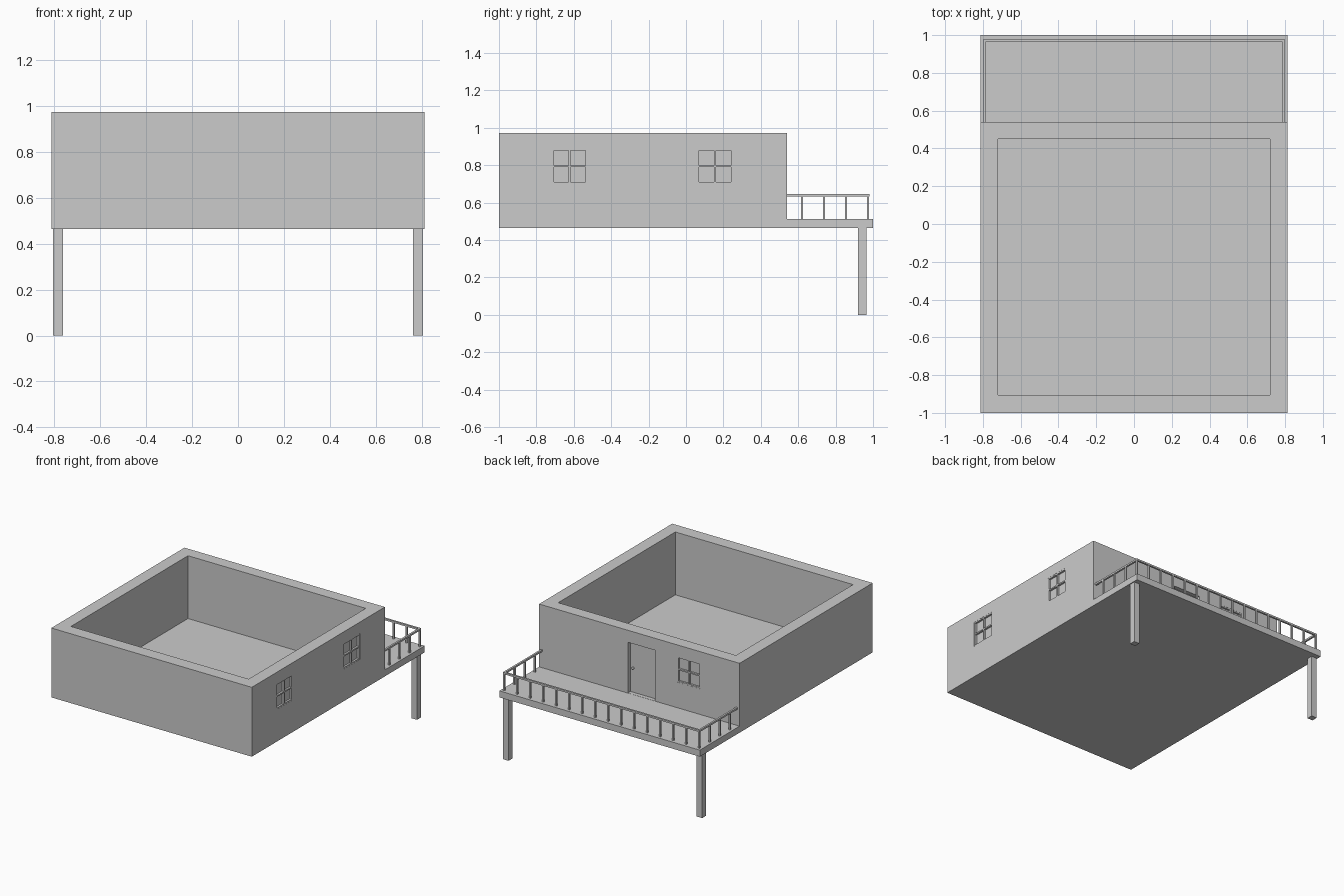
import bpy, bmesh

if "Cube" in bpy.data.objects:
    bpy.data.objects.remove(bpy.data.objects["Cube"])

Z0, FLOOR, TOP = 0.465, 0.513, 0.973
HX, WALL_Y = 0.812, 0.54


def box(name, x, y, z, cutter=False):
    """Box from (min, max) ranges."""
    bm = bmesh.new()
    bmesh.ops.create_cube(bm, size=1)
    for v in bm.verts:
        v.co = [r[0] if c < 0 else r[1] for c, r in zip(v.co, (x, y, z))]
    me = bpy.data.meshes.new(name)
    bm.to_mesh(me)
    bm.free()
    ob = bpy.data.objects.new(name, me)
    bpy.context.collection.objects.link(ob)
    ob.hide_render = ob.hide_viewport = cutter
    return ob


def cut(target, cutter):
    m = target.modifiers.new(cutter.name, 'BOOLEAN')
    m.operation = 'DIFFERENCE'
    m.solver = 'EXACT'
    m.object = cutter


# House body and deck: one stepped profile extruded across x
profile = [(-1, Z0), (1, Z0), (1, FLOOR), (WALL_Y, FLOOR), (WALL_Y, TOP), (-1, TOP)]
bm = bmesh.new()
face = bm.faces.new([bm.verts.new((-HX, y, z)) for y, z in profile])
ext = bmesh.ops.extrude_face_region(bm, geom=[face])['geom']
bmesh.ops.translate(bm, vec=(2 * HX, 0, 0),
                    verts=[g for g in ext if isinstance(g, bmesh.types.BMVert)])
bmesh.ops.recalc_face_normals(bm, faces=bm.faces)
mesh = bpy.data.meshes.new("house_body")
bm.to_mesh(mesh)
bm.free()
house = bpy.data.objects.new("house_body", mesh)
bpy.context.collection.objects.link(house)

# Open room and door recess
cut(house, box("room_cutter", (-0.72, 0.72), (-0.905, 0.45), (FLOOR, 1.2), True))
cut(house, box("door_cutter", (-0.125, 0.093), (WALL_Y - 0.03, 0.6), (FLOOR + 0.001, 0.885), True))

# Door knob
bpy.ops.mesh.primitive_uv_sphere_add(segments=12, ring_count=8, radius=0.009,
                                     location=(0.066, WALL_Y - 0.02, 0.695))
bpy.context.object.name = "door_knob"
bpy.ops.object.shade_smooth_by_angle()


# Windows: shallow recess with frame and cross bars
def window(name, start, on_right):
    w, zb, zt, b, depth = 0.19, 0.70, 0.89, 0.01, 0.015
    wall = HX if on_right else WALL_Y

    def part(n, u, d, z, cutter=False):
        d = (wall + d[0], wall + d[1])
        return box(n, d, u, z, cutter) if on_right else box(n, u, d, z, cutter)

    cut(house, part(name + "_cutter", (start, start + w), (-depth, 0.05), (zb, zt), True))
    for i in range(3):
        u = start + i * (w - b) / 2
        z = zb + i * (zt - zb - b) / 2
        part(f"{name}_upright_{i}", (u, u + b), (-depth, -0.001), (zb, zt))
        part(f"{name}_crossbar_{i}", (start, start + w), (-depth, -0.001), (z, z + b))


window("side_window_front", -0.717, True)
window("side_window_back", 0.06, True)
window("back_window", -0.496, False)

# Support posts, side rails and side balusters, both sides
RX, RY, R = 0.79, 0.973, 0.007
for s, side in ((-1, "left"), (1, "right")):
    box(f"{side}_post", sorted((s * 0.762, s * 0.806)), (0.92, 0.964), (0, Z0))
    box(f"{side}_rail", (s * RX - R, s * RX + R), (WALL_Y - 0.005, RY + R), (0.633, 0.646))
    for i in range(3):
        y = 0.62 + i * 0.118
        box(f"{side}_baluster_{i}", (s * RX - 0.006, s * RX + 0.006),
            (y - 0.006, y + 0.006), (FLOOR, 0.635))

# Back rail and balusters
box("back_rail", (-RX - R, RX + R), (RY - R, RY + R), (0.633, 0.646))
for i in range(16):
    x = -RX + i * 2 * RX / 15
    box(f"back_baluster_{i}", (x - 0.006, x + 0.006), (RY - 0.006, RY + 0.006), (FLOOR, 0.635))
